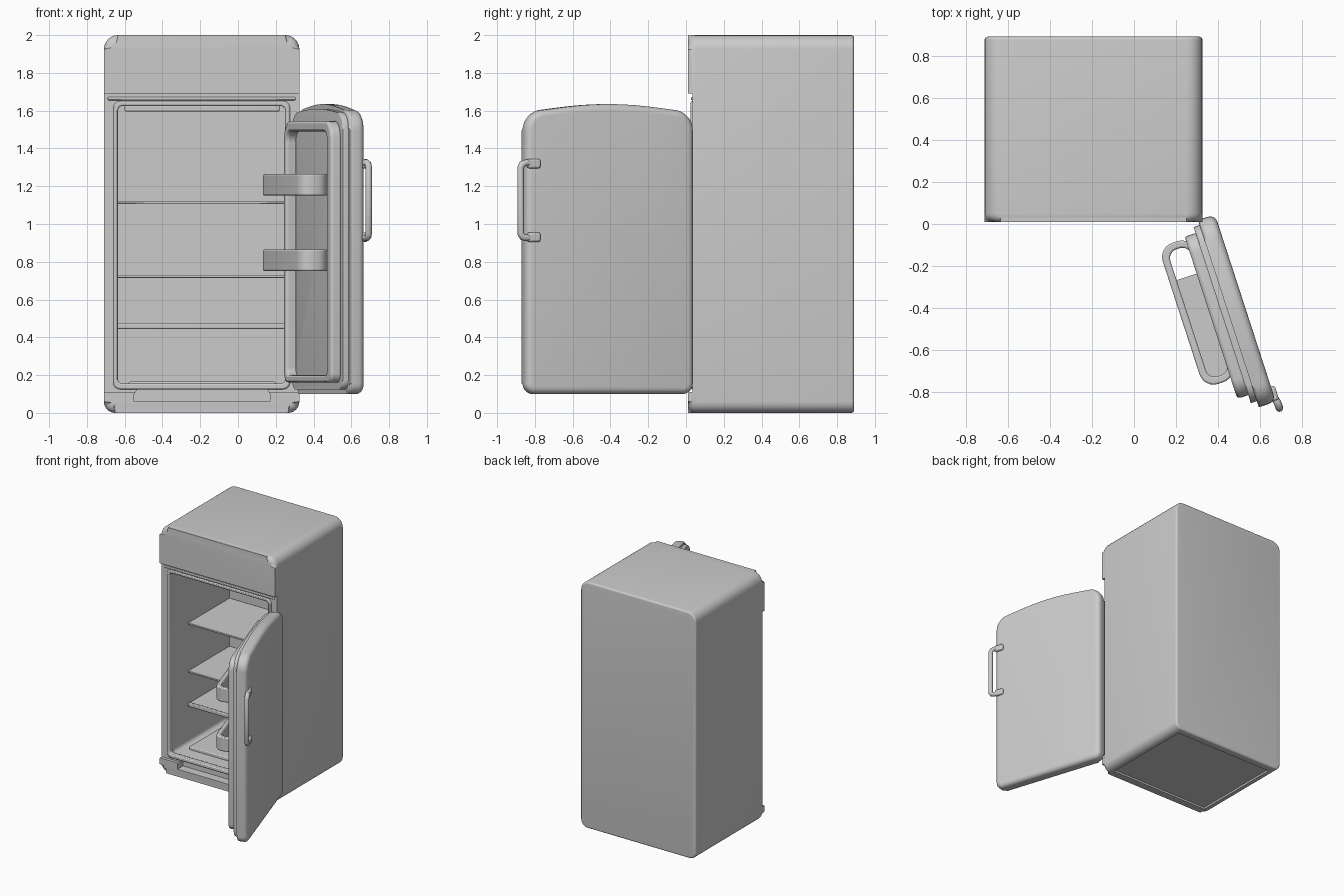
import bpy, bmesh, math
from mathutils import Matrix

if "Cube" in bpy.data.objects:
    bpy.data.objects.remove(bpy.data.objects["Cube"])

DOOR = Matrix.Translation((0.385, 0.045, 0)) @ Matrix.Rotation(math.radians(-72), 4, 'Z')


def rrect(a0, a1, b0, b1, r_low, r_high=None, n=6, bow=0.0):
    """Rounded rectangle outline, optionally with a bowed upper edge."""
    rh = r_low if r_high is None else r_high
    pts = []
    for cx, cy, r, start in ((a1 - r_low, b0 + r_low, r_low, -90), (a1 - rh, b1 - rh, rh, 0),
                             (a0 + rh, b1 - rh, rh, 90), (a0 + r_low, b0 + r_low, r_low, 180)):
        for i in range(n + 1):
            t = math.radians(start + 90 * i / n)
            pts.append((cx + r * math.cos(t), cy + r * math.sin(t)))
        if bow and start == 0:
            for i in range(1, 10):
                pts.append((a1 - rh + (a0 - a1 + 2 * rh) * i / 10, b1 + bow * math.sin(math.pi * i / 10)))
    return pts


def finish(bm, name, matrix=None, bevel=0.0, segments=2):
    bmesh.ops.recalc_face_normals(bm, faces=bm.faces)
    me = bpy.data.meshes.new(name)
    bm.to_mesh(me)
    bm.free()
    ob = bpy.data.objects.new(name, me)
    bpy.context.collection.objects.link(ob)
    if matrix:
        ob.matrix_world = matrix
    if bevel:
        m = ob.modifiers.new("soft_edges", 'BEVEL')
        m.width, m.segments, m.limit_method = bevel, segments, 'ANGLE'
        m.angle_limit = math.radians(40)
    return ob


def place(p, h, axis):
    return (p[0], h, p[1]) if axis == 'Y' else (p[0], p[1], h)


def prism(name, pts, lo, hi, axis='Y', matrix=None, bevel_lo=0.0, bevel_hi=0.0):
    """Extrude an outline along an axis, rounding the rim of each end."""
    bm = bmesh.new()
    rims = []
    for h in (lo, hi):
        rims.append([bm.verts.new(place(p, h, axis)) for p in pts])
    caps = [bm.faces.new(r) for r in rims]
    for i in range(len(pts)):
        j = (i + 1) % len(pts)
        bm.faces.new((rims[0][i], rims[0][j], rims[1][j], rims[1][i]))
    edges = [list(c.edges) for c in caps]
    for e, w in zip(edges, (bevel_lo, bevel_hi)):
        if w:
            bmesh.ops.bevel(bm, geom=e, offset=w, segments=5, profile=0.5, affect='EDGES')
    return finish(bm, name, matrix)


def ring(name, outer, inner, lo, hi, axis='Y', matrix=None, bevel=0.008):
    """Hollow frame between two outlines of equal point count."""
    bm = bmesh.new()
    loops = [[bm.verts.new(place(p, h, axis)) for p in pts]
             for pts, h in ((outer, lo), (outer, hi), (inner, hi), (inner, lo))]
    for k in range(4):
        a, b = loops[k], loops[(k + 1) % 4]
        for i in range(len(a)):
            j = (i + 1) % len(a)
            bm.faces.new((a[i], a[j], b[j], b[i]))
    return finish(bm, name, matrix, bevel)


def box(name, x, y, z, bevel=0.0, matrix=None):
    bm = bmesh.new()
    bmesh.ops.create_cube(bm, size=1)
    for v in bm.verts:
        v.co = [(a + b) / 2 + c * (b - a) for (a, b), c in zip((x, y, z), v.co)]
    return finish(bm, name, matrix, bevel)


def cut(target, cutter):
    m = target.modifiers.new("cut", 'BOOLEAN')
    m.operation, m.solver, m.object = 'DIFFERENCE', 'EXACT', cutter
    bpy.context.view_layer.objects.active = target
    bpy.ops.object.modifier_apply(modifier=m.name)
    bpy.data.objects.remove(cutter)


# Cabinet with door recess, cavity, toe notch and hollow underside
body = prism("cabinet", rrect(-0.71, 0.325, 0, 2, 0.06, 0.075), 0.01, 0.89, bevel_lo=0.04, bevel_hi=0.015)
cut(body, box("recess_cutter", (-0.8, 0.4), (-0.1, 0.035), (0.11, 1.69)))
cut(body, prism("cavity_cutter", rrect(-0.645, 0.26, 0.14, 1.635, 0.03), -0.1, 0.81))
toe = [(-0.55, 0.06), (0.17, 0.06), (0.17, 0.10), (0.15, 0.13), (-0.53, 0.13), (-0.55, 0.10)]
cut(body, prism("toe_cutter", toe, -0.1, 0.08))
cut(body, box("underside_cutter", (-0.64, 0.255), (0.07, 0.83), (-0.1, 0.015)))

# Raised frame around the opening and trim under the freezer panel
ring("opening_frame", rrect(-0.66, 0.275, 0.125, 1.65, 0.035), rrect(-0.635, 0.25, 0.155, 1.625, 0.025),
     0.025, 0.07)
box("panel_trim", (-0.69, 0.305), (0.026, 0.06), (1.655, 1.672), 0.005)
box("light_bar", (-0.6, 0.22), (0.08, 0.16), (1.595, 1.63), 0.008)

# Shelves and floor tray
for i, z in enumerate((1.12, 0.73, 0.465)):
    box(f"shelf_{i + 1}", (-0.645, 0.26), (0.28, 0.81), (z - 0.015, z), 0.004)
box("bottom_shelf_rail", (-0.64, 0.255), (0.27, 0.295), (0.445, 0.475), 0.006)
box("floor_tray", (-0.58, 0.2), (0.2, 0.8), (0.13, 0.165), 0.008)

# Door slab, gasket and raised liner (door space: x along width, -y inward)
prism("door_panel", rrect(0, 0.935, 0.10, 1.605, 0.055, 0.11, 8, 0.03), -0.085, 0, matrix=DOOR,
      bevel_lo=0.02, bevel_hi=0.035)
prism("door_gasket", rrect(0.025, 0.905, 0.125, 1.59, 0.05, 0.09, 8, 0.02), -0.115, -0.08, matrix=DOOR,
      bevel_lo=0.012)
ring("door_liner", rrect(0.055, 0.865, 0.16, 1.545, 0.05, 0.09), rrect(0.10, 0.79, 0.20, 1.49, 0.04, 0.06),
     -0.17, -0.105, matrix=DOOR, bevel=0.015)

# Door bins: rounded wall plus floor that stops short of the hinge end
for name, z in (("upper", 1.15), ("lower", 0.75)):
    ring(name + "_bin_wall", rrect(0.065, 0.77, -0.305, -0.14, 0.07), rrect(0.10, 0.735, -0.27, -0.165, 0.045),
         z, z + 0.115, 'Z', DOOR)
    prism(name + "_bin_floor", rrect(0.24, 0.75, -0.29, -0.15, 0.03), z + 0.005, z + 0.025, 'Z', DOOR)

# Pull handle wrapping round the free edge of the door
cu = bpy.data.curves.new("door_handle", 'CURVE')
cu.dimensions, cu.bevel_depth, cu.bevel_resolution, cu.use_fill_caps = '3D', 0.018, 3, True
path = [(0.885, -0.01, 0.93), (0.94, 0.006, 0.926), (0.96, 0.007, 0.932), (0.97, 0.007, 0.95),
        (0.97, 0.007, 1.30), (0.96, 0.007, 1.318), (0.94, 0.006, 1.324), (0.885, -0.01, 1.32)]
sp = cu.splines.new('POLY')
sp.points.add(len(path) - 1)
for p, co in zip(sp.points, path):
    p.co = (*co, 1)
handle = bpy.data.objects.new("door_handle", cu)
bpy.context.collection.objects.link(handle)
handle.matrix_world = DOOR
for i, z in enumerate((0.93, 1.32)):
    box(f"handle_mount_{i + 1}", (0.86, 0.93), (-0.02, 0.018), (z - 0.025, z + 0.025), 0.01, DOOR)

# Smooth shading with sharp edges kept
bpy.ops.object.select_all(action='DESELECT')
for ob in bpy.context.scene.objects:
    if ob.type == 'MESH':
        ob.select_set(True)
        bpy.context.view_layer.objects.active = ob
bpy.ops.object.shade_smooth_by_angle(angle=math.radians(35))
